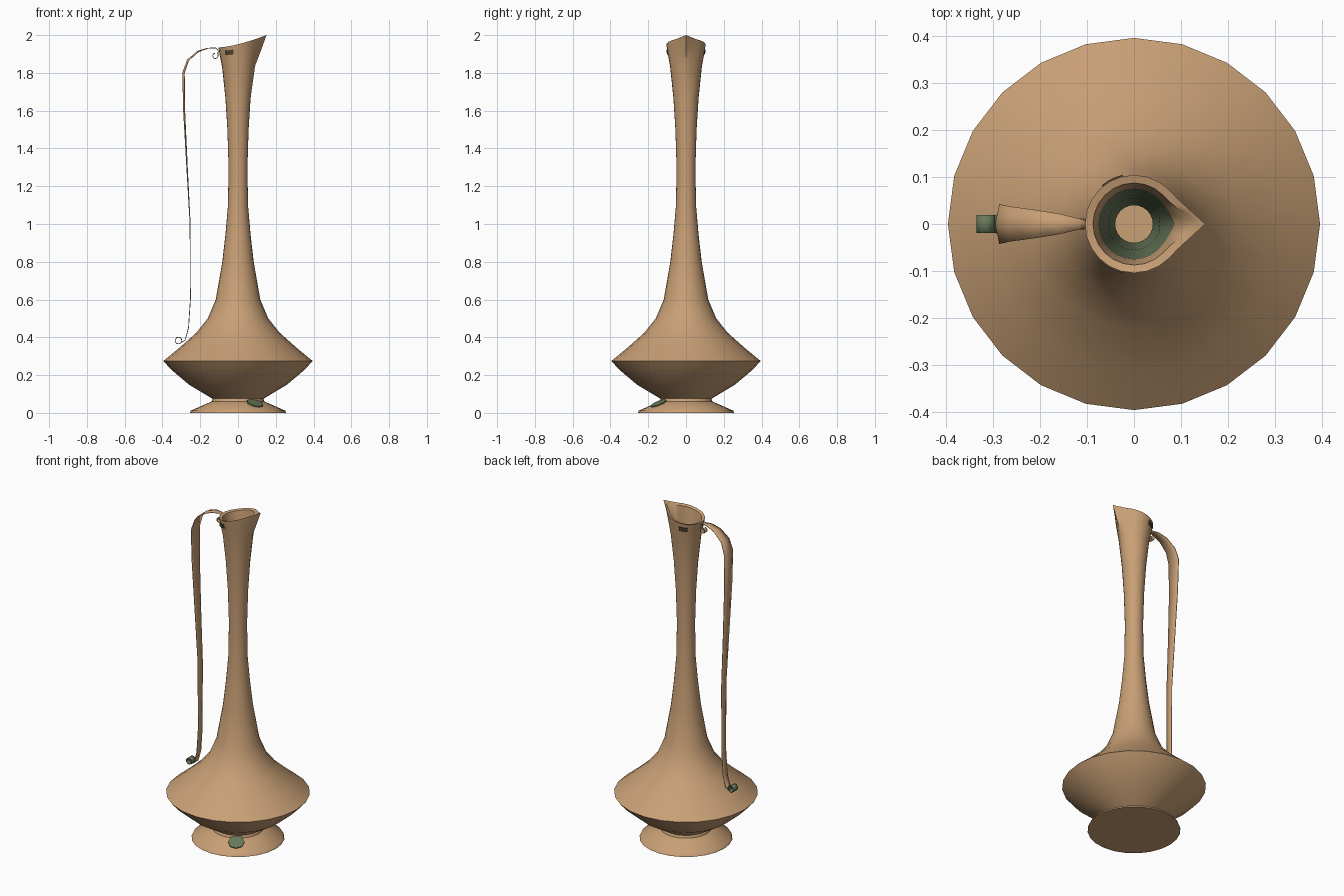
import bpy, bmesh, math
from mathutils import Vector

cube = bpy.data.objects.get("Cube")
if cube:
    bpy.data.objects.remove(cube, do_unlink=True)


def material(name, rgb):
    m = bpy.data.materials.new(name)
    m.use_nodes = True
    m.diffuse_color = (*rgb, 1)
    m.node_tree.nodes["Principled BSDF"].inputs["Base Color"].default_value = (*rgb, 1)
    return m


COPPER = material("warm copper", (0.58, 0.35, 0.18))
GREEN = material("green patina", (0.14, 0.19, 0.10))
DARK = material("dark bronze", (0.08, 0.055, 0.03))


def finish(name, bm, mats, angle=45):
    bmesh.ops.recalc_face_normals(bm, faces=bm.faces)
    mesh = bpy.data.meshes.new(name)
    bm.to_mesh(mesh)
    bm.free()
    for m in mats:
        mesh.materials.append(m)
    ob = bpy.data.objects.new(name, mesh)
    bpy.context.collection.objects.link(ob)
    bpy.ops.object.select_all(action='DESELECT')
    ob.select_set(True)
    bpy.context.view_layer.objects.active = ob
    bpy.ops.object.shade_smooth_by_angle(angle=math.radians(angle))
    return ob


def bridge(bm, a, b, closed):
    n = len(a)
    return [bm.faces.new((a[i], a[(i + 1) % n], b[(i + 1) % n], b[i]))
            for i in range(n if closed else n - 1)]


def rim_point(r, z, a):
    """Point on the lathe, pulled into a raised pouring lip near the top."""
    t = max(0, min(1, (z - 1.75) / 0.18)) ** 2.5
    off = abs(math.atan2(math.sin(a), math.cos(a))) / math.radians(45)
    r += 0.047 * t * max(0, 1 - off) ** 2.5
    x, y = r * math.cos(a), r * math.sin(a)
    z += 0.065 * t * max(0, (x + 0.1) / 0.25) ** 1.5
    return x, y, z


# Jug: foot, bowl, neck and lip outside, then down the inside
SEG = 24
outside = [(0.255, 0), (0.25, 0.012), (0.14, 0.06), (0.135, 0.075), (0.26, 0.15),
           (0.355, 0.23), (0.395, 0.275), (0.31, 0.345), (0.22, 0.425), (0.16, 0.5),
           (0.118, 0.6), (0.083, 0.8), (0.066, 0.95), (0.053, 1.1), (0.05, 1.3),
           (0.056, 1.5), (0.067, 1.67), (0.084, 1.83), (0.098, 1.9), (0.104, 1.935)]
inside = [(0.087, 1.93), (0.075, 1.85), (0.055, 1.6), (0.04, 1.3), (0.04, 0.12)]
bm = bmesh.new()
rings = [[bm.verts.new(rim_point(r, z, math.tau * i / SEG)) for i in range(SEG)]
         for r, z in outside + inside]
for k in range(len(rings) - 1):
    for f in bridge(bm, rings[k], rings[k + 1], True):
        patina = k > len(outside) and outside and k < len(rings) - 2
        f.material_index = 1 if patina else 0
bm.faces.new(rings[0])
bm.faces.new(rings[-1])
finish("jug_body", bm, [COPPER, GREEN])


# Handle: a thin ribbon, ridged along the middle, with a curl at each end
def curl(cx, cz, r, start, end, w, steps=8):
    angles = [math.radians(start + (end - start) * i / steps) for i in range(steps + 1)]
    return [(cx + r * math.cos(a), cz + r * math.sin(a), w) for a in angles]


top_curl = curl(-0.12, 1.89, 0.014, 100, 360, 0.012)
strap = [(-0.105, 1.92, 0.008), (-0.118, 1.932, 0.012), (-0.16, 1.93, 0.022),
         (-0.21, 1.912, 0.03), (-0.262, 1.865, 0.037), (-0.284, 1.8, 0.042),
         (-0.282, 1.6, 0.036), (-0.268, 1.3, 0.028), (-0.253, 1.0, 0.022),
         (-0.252, 0.6, 0.02), (-0.262, 0.45, 0.02), (-0.28, 0.385, 0.02)]
low_curl = curl(-0.315, 0.383, 0.018, -80, -400, 0.019)
path = top_curl + strap + low_curl
bm = bmesh.new()
rows = []
for i, (x, z, w) in enumerate(path):
    p, q = path[max(i - 1, 0)], path[min(i + 1, len(path) - 1)]
    t = Vector((q[0] - p[0], q[1] - p[1])).normalized()
    ridge = 0.4 * max(0, w - 0.02)
    rows.append([bm.verts.new((x, -w, z)),
                 bm.verts.new((x + t.y * ridge, 0, z - t.x * ridge)),
                 bm.verts.new((x, w, z))])
green_from = len(top_curl) + len(strap) - 1
for k in range(len(rows) - 1):
    for f in bridge(bm, rows[k], rows[k + 1], False):
        f.material_index = int(k >= green_from)
handle = finish("handle", bm, [COPPER, GREEN])
solid = handle.modifiers.new("thickness", 'SOLIDIFY')
solid.thickness = 0.004
solid.offset = 0

# Small dark plates on both sides of the neck under the rim
for side, label in ((-1, "right"), (1, "left")):
    bm = bmesh.new()
    cols = []
    for i in range(4):
        a = side * math.radians(103 + 9 * i)
        cols.append([bm.verts.new(rim_point(r, z, a))
                     for r, z in ((0.1, 1.893), (0.104, 1.893), (0.107, 1.915), (0.103, 1.915))])
    for k in range(3):
        bridge(bm, cols[k], cols[k + 1], True)
    bm.faces.new(cols[0])
    bm.faces.new(cols[-1])
    finish("neck_plate_" + label, bm, [DARK])

# Patina spot lying on the foot
bm = bmesh.new()
bmesh.ops.create_cone(bm, cap_ends=True, segments=8, radius1=0.045, radius2=0.045, depth=0.006)
spot = finish("foot_spot", bm, [GREEN])
slope = Vector((0.25, -0.4, 1))
spot.rotation_euler = slope.to_track_quat('Z', 'Y').to_euler()
spot.location = (0.09, -0.145, 0.051)
